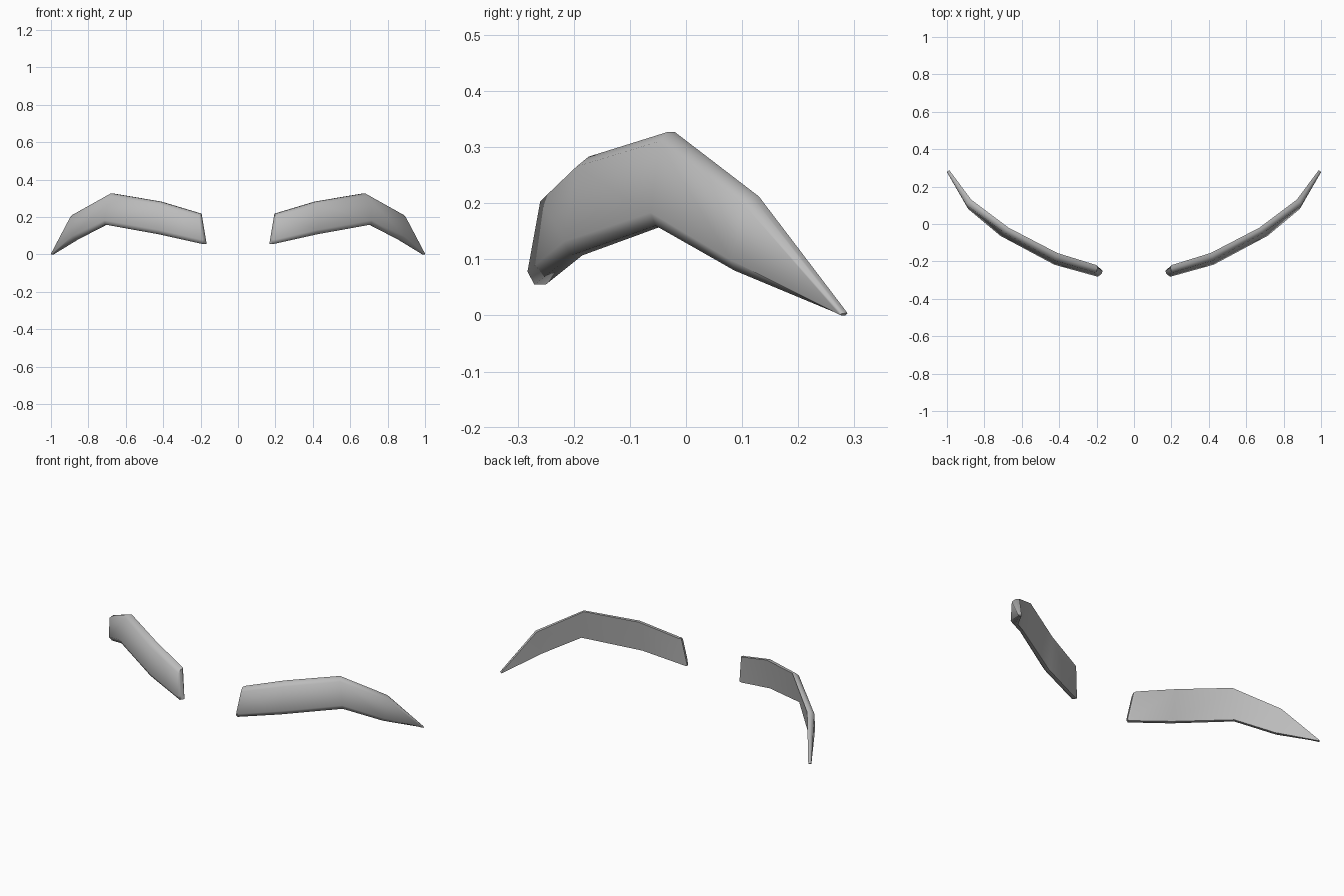
import bpy
import bmesh
from math import radians, cos, sin
from mathutils import Vector

cube = bpy.data.objects.get("Cube")
if cube:
    bpy.data.objects.remove(cube, do_unlink=True)

grey = bpy.data.materials.new("mid_grey")
grey.use_nodes = True
colour = (0.5, 0.5, 0.5, 1)
grey.diffuse_color = colour
grey.node_tree.nodes["Principled BSDF"].inputs["Base Color"].default_value = colour

# Stations along one brow: back top edge, back bottom edge,
# outward direction in degrees from the front, thickness
STATIONS = [
    ((0.20, -0.22, 0.22), (0.18, -0.25, 0.055), 15, 0.038),
    ((0.41, -0.155, 0.283), (0.41, -0.185, 0.107), 22, 0.04),
    ((0.67, -0.02, 0.327), (0.70, -0.04, 0.16), 36, 0.032),
    ((0.87, 0.13, 0.212), (0.855, 0.10, 0.08), 50, 0.038),
    ((0.988, 0.288, 0.004), (0.986, 0.284, 0.0), 52, 0.016),
]
# Bevelled profile: (down the height, out through the thickness)
PROFILE = [(0, 0), (0, 0.5), (0.1, 1), (0.86, 1), (1, 0.55), (1, 0)]


def section(top, bottom, degrees, thickness):
    top, bottom = Vector(top), Vector(bottom)
    a = radians(degrees)
    out = Vector((sin(a), -cos(a), 0)) * thickness
    return [top.lerp(bottom, u) + out * n for u, n in PROFILE]


def build_brow(name, side):
    rings = [section(*s) for s in STATIONS]
    # Narrowed ring that bevels the inner end
    centre = sum(rings[0], Vector()) / len(PROFILE)
    end = []
    for p in rings[0]:
        q = centre.lerp(p, 0.6)
        q.z = centre.z + (p.z - centre.z) * 0.97
        q.x = p.x * 0.4 + q.x * 0.6 - 0.01
        q.x += (q.z - centre.z) * 0.07
        end.append(q)
    rings.insert(0, end)

    bm = bmesh.new()
    loops = [[bm.verts.new((p.x * side, p.y, p.z)) for p in r] for r in rings]
    count = len(PROFILE)
    for a, b in zip(loops, loops[1:]):
        for i in range(count):
            j = (i + 1) % count
            bm.faces.new((a[i], a[j], b[j], b[i]))
    bm.faces.new(loops[0])
    bm.faces.new(loops[-1])
    bmesh.ops.recalc_face_normals(bm, faces=bm.faces)
    mesh = bpy.data.meshes.new(name)
    bm.to_mesh(mesh)
    bm.free()
    mesh.materials.append(grey)
    brow = bpy.data.objects.new(name, mesh)
    bpy.context.collection.objects.link(brow)
    bpy.ops.object.select_all(action="DESELECT")
    brow.select_set(True)
    bpy.context.view_layer.objects.active = brow
    bpy.ops.object.shade_smooth_by_angle(angle=radians(60))


# Matching pair of eyebrows
build_brow("left_eyebrow", 1)
build_brow("right_eyebrow", -1)
